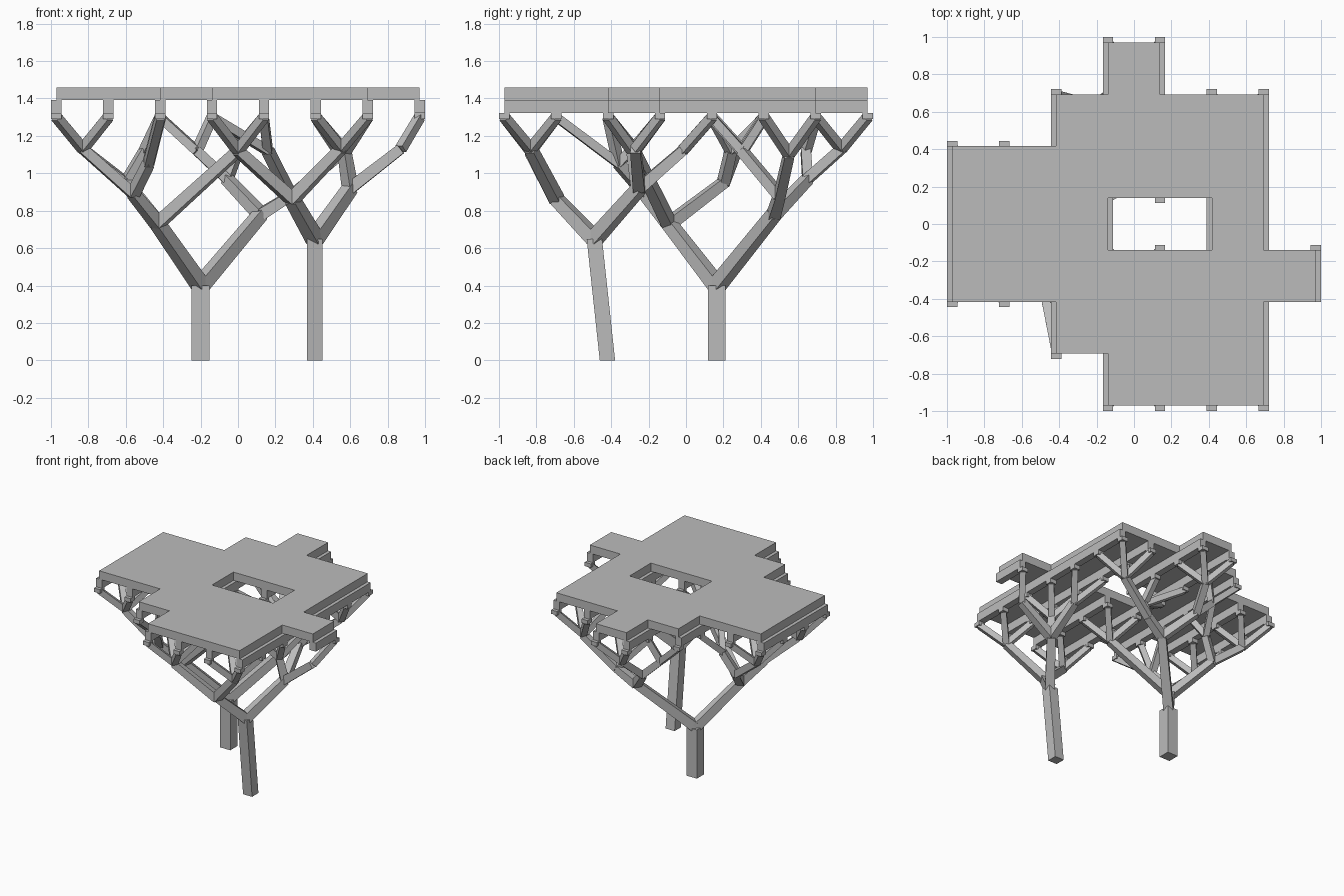
import bpy, bmesh
from mathutils import Vector, Matrix

cube = bpy.data.objects.get("Cube")
if cube:
    bpy.data.objects.remove(cube, do_unlink=True)

grey = bpy.data.materials.new("warm_grey")
grey.use_nodes = True
colour = (0.5, 0.5, 0.5, 1)
grey.diffuse_color = colour
grey.node_tree.nodes["Principled BSDF"].inputs["Base Color"].default_value = colour

STEP = 1.942 / 7
HALF = 0.0275
BEAM_Z, DECK_Z, TOP_Z, CAP_Z = 1.322, 1.392, 1.46, 1.29


def line(i):
    return -0.971 + STEP * i


def finish(bm, name):
    bmesh.ops.recalc_face_normals(bm, faces=bm.faces)
    mesh = bpy.data.meshes.new(name)
    bm.to_mesh(mesh)
    bm.free()
    mesh.materials.append(grey)
    ob = bpy.data.objects.new(name, mesh)
    bpy.context.collection.objects.link(ob)
    return ob


def box(bm, lo, hi):
    lo, hi = Vector(lo), Vector(hi)
    m = Matrix.Translation((lo + hi) / 2) @ Matrix.Diagonal((*(hi - lo), 1))
    bmesh.ops.create_cube(bm, size=1, matrix=m)


def strut(bm, a, b, wa, wb, flat=False):
    """Square bar between two points; flat keeps its ends level."""
    a, b = Vector(a), Vector(b)
    d = (b - a).normalized()
    if flat:
        u, v = Vector((1, 0, 0)), Vector((0, 1, 0))
    else:
        u = d.cross(Vector((0, 0, 1))).normalized()
        v = u.cross(d)
    rings = []
    for p, w in ((a, wa / 2), (b, wb / 2)):
        rings.append([bm.verts.new(p + u * w * s + v * w * t)
                      for s, t in ((-1, -1), (1, -1), (1, 1), (-1, 1))])
    bm.faces.new(rings[0])
    bm.faces.new(rings[1])
    for i in range(4):
        j = (i + 1) % 4
        bm.faces.new((rings[0][i], rings[0][j], rings[1][j], rings[1][i]))


# Deck: grid cells kept per column, then extruded
columns = [[(2, 5)], [(2, 5)], [(1, 6)], [(0, 3), (4, 7)], [(0, 3), (4, 6)], [(0, 6)], [(2, 3)]]
bm = bmesh.new()
for i, spans in enumerate(columns):
    for start, end in spans:
        for j in range(start, end):
            corners = ((i, j), (i + 1, j), (i + 1, j + 1), (i, j + 1))
            bm.faces.new([bm.verts.new((line(x), line(y), DECK_Z)) for x, y in corners])
bmesh.ops.remove_doubles(bm, verts=bm.verts, dist=0.001)
top = bmesh.ops.extrude_face_region(bm, geom=bm.faces[:])["geom"]
bmesh.ops.translate(bm, verts=[g for g in top if isinstance(g, bmesh.types.BMVert)],
                    vec=(0, 0, TOP_Z - DECK_Z))
bmesh.ops.recalc_face_normals(bm, faces=bm.faces)
bmesh.ops.dissolve_limit(bm, angle_limit=0.01, verts=bm.verts, edges=bm.edges)
finish(bm, "deck")

# Beams running front to back under the deck
beams = [[(2, 5)], [(2, 5)], [(1, 6)], [(0, 7)], [(0, 3), (4, 7)], [(0, 6)], [(0, 6)], [(2, 3)]]
bm = bmesh.new()
for i, spans in enumerate(beams):
    for start, end in spans:
        box(bm, (line(i) - HALF, line(start), BEAM_Z), (line(i) + HALF, line(end), DECK_Z))
finish(bm, "beams")


def block(x0, x1, y0, y1):
    return [(x, y) for x in range(x0, x1 + 1) for y in range(y0, y1 + 1)]


# Branching: each node is (point, children), each tip is (joint, list of grid posts)
tree_a = ((-0.2, 0.165, 0.4), [
    ((-0.43, -0.09, 0.73), [
        ((-0.56, -0.22, 0.89), [
            ((-0.83, -0.28, 1.13), block(0, 1, 2, 3)),
            ((-0.48, -0.36, 1.05), block(2, 2, 1, 3))]),
        ((-0.6, 0.2, 0.95), [
            ((-0.83, 0.27, 1.13), block(0, 1, 4, 5)),
            ((-0.5, 0.24, 1.12), block(2, 2, 4, 5))]),
        ((0, -0.28, 1.12), block(3, 4, 2, 3))]),
    ((0.12, 0.47, 0.78), [
        ((-0.06, 0.65, 0.97), [
            ((0, 0.83, 1.13), block(3, 4, 6, 7)),
            ((-0.22, 0.64, 1.12), [(2, 6), (3, 6)])]),
        ((0.28, 0.5, 0.88), [
            ((0.55, 0.55, 1.1), block(5, 6, 5, 6)),
            ((0.16, 0.3, 1.12), block(3, 4, 4, 5))])])])
tree_b = ((0.41, -0.49, 0.65), [
    ((0.29, -0.69, 0.86), [
        ((0, -0.83, 1.12), block(3, 4, 0, 1)),
        ((0.55, -0.83, 1.13), block(5, 6, 0, 1))]),
    ((0.6, -0.25, 0.92), [
        ((0.87, -0.27, 1.13), [(7, 3)]),
        ((0.57, -0.28, 1.11), block(5, 6, 2, 3)),
        ((0.57, -0.02, 1.12), block(5, 6, 4, 4))])])

caps = set()


def grow(bm, node, width):
    point, children = node
    for child in children:
        if isinstance(child[0], int):
            caps.add(child)
            end = (line(child[0]), line(child[1]), CAP_Z + 0.01)
            strut(bm, point, end, 0.047, 0.045)
        else:
            thin = max(width * 0.86, 0.052)
            strut(bm, point, child[0], width, thin)
            grow(bm, child, thin)


for name, foot, tree, width in (("left_tree_column", (-0.2, 0.165, 0), tree_a, 0.095),
                                ("right_tree_column", (0.41, -0.42, 0), tree_b, 0.082)):
    bm = bmesh.new()
    strut(bm, foot, tree[0], width, width, flat=True)
    grow(bm, tree, 0.074)
    finish(bm, name)

# Small caps between the branch tips and the beams
bm = bmesh.new()
for i, j in sorted(caps):
    box(bm, (line(i) - HALF, line(j) - HALF, CAP_Z), (line(i) + HALF, line(j) + HALF, BEAM_Z))
finish(bm, "branch_caps")
